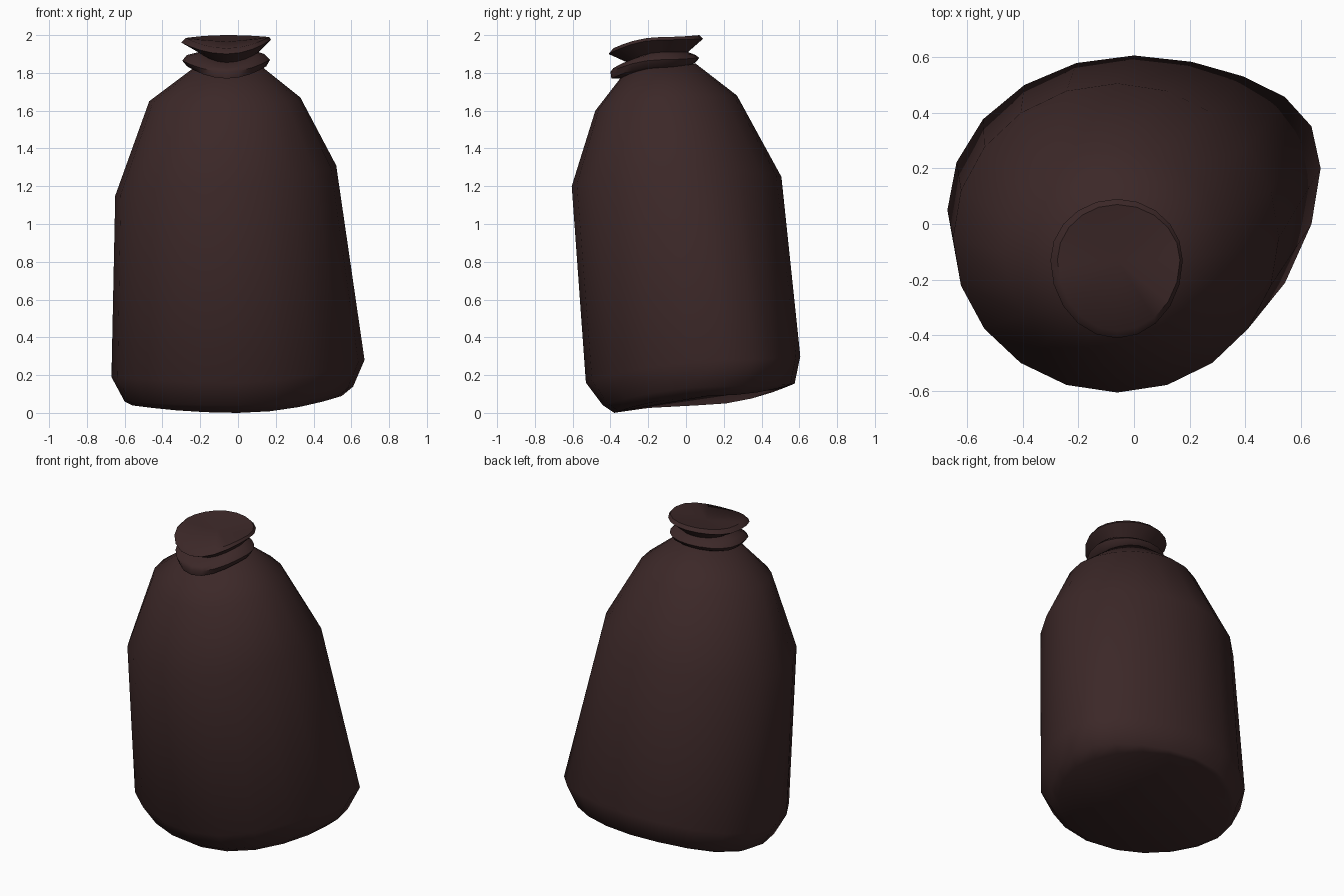
import bpy, bmesh, math

if "Cube" in bpy.data.objects:
    bpy.data.objects.remove(bpy.data.objects["Cube"])

SIDES = 20

leather = bpy.data.materials.new("dark brown leather")
leather.diffuse_color = (0.045, 0.021, 0.021, 1)
leather.use_nodes = True
leather.node_tree.nodes["Principled BSDF"].inputs["Base Color"].default_value = leather.diffuse_color


def ring_points(cx, cy, x0, x1, y0, y1, zl, zr, zf, zb, bump=0.0):
    """Lopsided oval: own reach and height to the left, right, front and back."""
    pts = []
    for i in range(SIDES):
        a = 2 * math.pi * i / SIDES
        c, s = math.cos(a), math.sin(a)
        x = cx + c * ((x1 - cx) if c > 0 else (cx - x0))
        y = cy + s * ((y1 - cy) if s > 0 else (cy - y0))
        y += bump * max(c, 0) ** 3
        z = c * c * (zr if c > 0 else zl) + s * s * (zb if s > 0 else zf)
        pts.append((x, y, z))
    return pts


def loft(name, rings, angle, top_centre=None):
    bm = bmesh.new()
    loops = [[bm.verts.new(p) for p in ring_points(*r)] for r in rings]
    for lo, hi in zip(loops, loops[1:]):
        for i in range(SIDES):
            j = (i + 1) % SIDES
            bm.faces.new((lo[i], lo[j], hi[j], hi[i]))
    bm.faces.new(loops[0][::-1])
    if top_centre:
        tip = bm.verts.new(top_centre)
        for i in range(SIDES):
            bm.faces.new((loops[-1][i], loops[-1][(i + 1) % SIDES], tip))
    else:
        bm.faces.new(loops[-1])
    bmesh.ops.recalc_face_normals(bm, faces=bm.faces[:])
    mesh = bpy.data.meshes.new(name)
    bm.to_mesh(mesh)
    bm.free()
    mesh.materials.append(leather)
    ob = bpy.data.objects.new(name, mesh)
    bpy.context.collection.objects.link(ob)
    bpy.ops.object.select_all(action='DESELECT')
    ob.select_set(True)
    bpy.context.view_layer.objects.active = ob
    bpy.ops.object.shade_smooth_by_angle(angle=math.radians(angle))
    return ob


# Sagging bag body: base, belly, shoulders, neck
loft("bag_body", [
    (0.00, 0.06, -0.56, 0.55, -0.38, 0.55, 0.04, 0.09, 0.00, 0.145, 0.06),
    (0.00, 0.06, -0.60, 0.61, -0.44, 0.575, 0.06, 0.14, 0.04, 0.155, 0.10),
    (0.00, 0.05, -0.67, 0.67, -0.53, 0.605, 0.19, 0.28, 0.16, 0.30, 0.15),
    (-0.06, -0.05, -0.65, 0.52, -0.605, 0.505, 1.15, 1.31, 1.20, 1.25),
    (-0.06, -0.10, -0.47, 0.33, -0.48, 0.27, 1.65, 1.67, 1.60, 1.68),
    (-0.06, -0.13, -0.23, 0.13, -0.345, 0.05, 1.83, 1.83, 1.775, 1.85),
], 60)

# Gathered neck: tied band, groove, flared mouth
loft("neck_gather", [
    (-0.06, -0.13, -0.22, 0.11, -0.33, 0.03, 1.82, 1.82, 1.77, 1.84),
    (-0.06, -0.13, -0.27, 0.15, -0.395, 0.06, 1.835, 1.835, 1.77, 1.865),
    (-0.06, -0.13, -0.295, 0.17, -0.40, 0.07, 1.865, 1.87, 1.805, 1.88),
    (-0.06, -0.13, -0.27, 0.14, -0.385, 0.05, 1.895, 1.90, 1.825, 1.895),
    (-0.06, -0.13, -0.21, 0.11, -0.31, 0.01, 1.91, 1.91, 1.855, 1.91),
    (-0.06, -0.13, -0.30, 0.175, -0.41, 0.09, 1.96, 1.975, 1.90, 1.98),
    (-0.06, -0.13, -0.275, 0.165, -0.385, 0.07, 1.985, 1.99, 1.93, 2.00),
], 50, top_centre=(-0.06, -0.13, 1.965))
